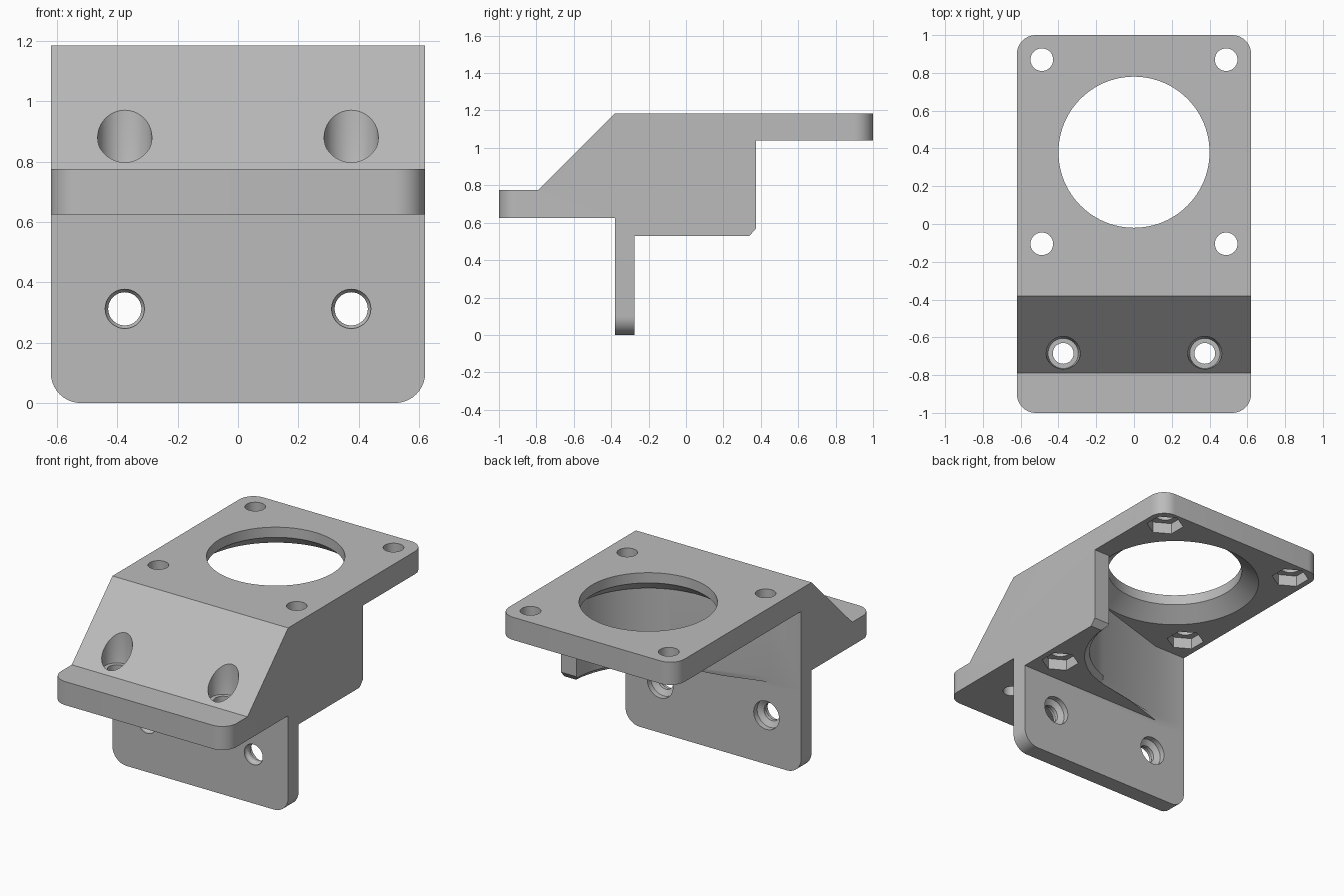
import bpy, bmesh
from math import pi, cos, sin, acos, atan2, hypot
from mathutils import Matrix, Vector

cube = bpy.data.objects.get("Cube")
if cube:
    bpy.data.objects.remove(cube)

grey = bpy.data.materials.new("plain_grey")
grey.use_nodes = True
COLOR = (0.5, 0.5, 0.5, 1)
grey.diffuse_color = COLOR
grey.node_tree.nodes["Principled BSDF"].inputs["Base Color"].default_value = COLOR


def loft(name, rings, matrix=Matrix()):
    """Closed solid through a list of point rings of equal length."""
    bm = bmesh.new()
    rows = [[bm.verts.new(matrix @ Vector(p)) for p in ring] for ring in rings]
    n = len(rows[0])
    for a, b in zip(rows, rows[1:]):
        for i in range(n):
            j = (i + 1) % n
            bm.faces.new((a[i], a[j], b[j], b[i]))
    bm.faces.new(rows[0][::-1])
    bm.faces.new(rows[-1])
    bmesh.ops.recalc_face_normals(bm, faces=bm.faces)
    mesh = bpy.data.meshes.new(name)
    bm.to_mesh(mesh)
    bm.free()
    mesh.materials.append(grey)
    obj = bpy.data.objects.new(name, mesh)
    bpy.context.collection.objects.link(obj)
    return obj


def turned(name, steps, matrix, sides=40, phase=0):
    """Round solid from (height, radius) steps."""
    angles = [phase + 2 * pi * i / sides for i in range(sides)]
    return loft(name, [[(r * cos(a), r * sin(a), h) for a in angles] for h, r in steps], matrix)


def cut(cutter):
    cutter.hide_render = True
    mod = bracket.modifiers.new("cut", "BOOLEAN")
    mod.operation = "DIFFERENCE"
    mod.solver = "EXACT"
    mod.object = cutter
    bpy.context.view_layer.objects.active = bracket
    bpy.ops.object.modifier_apply(modifier=mod.name)
    bpy.data.objects.remove(cutter)


# Side profile (y, z) swept across the width
W = 0.62
TOP, UNDER, BASE, BACK = 1.185, 1.04, 0.53, -0.275
profile = [(-1, 0.625), (-1, 0.775), (-0.79, 0.775), (-0.38, TOP), (1, TOP), (1, UNDER),
           (0.375, UNDER), (0.375, 0.57), (0.34, BASE), (BACK, BASE), (BACK, 0),
           (-0.38, 0), (-0.38, 0.625)]
bracket = loft("mount_bracket", [[(x, y, z) for y, z in profile] for x in (-W, W)])

# Rounded outer corners of the flange, front lip and back plate
bm = bmesh.new()
bm.from_mesh(bracket.data)
corners = []
for e in bm.edges:
    a, b = e.verts[0].co, e.verts[1].co
    if abs(a.x - b.x) > 0.1:
        continue
    if (abs(abs(a.y) - 1) < 0.01 and abs(a.y - b.y) < 0.01) or max(a.z, b.z) < 0.01:
        corners.append(e)
bmesh.ops.bevel(bm, geom=corners, offset=0.1, segments=10, profile=0.5, affect="EDGES")
bm.to_mesh(bracket.data)
bm.free()

# Round bay under the flange, opening to the back and to one side
CY = 0.38


def bay_ring(z, r):
    px, py = -0.4, BACK - CY
    start = atan2(py, px) + acos(r / hypot(px, py))
    if start < 0:
        start += 2 * pi
    arc = [start + (2 * pi - start) * i / 16 for i in range(17)]
    pts = [(r * cos(a), CY + r * sin(a)) for a in arc]
    pts += [(r, 0.7), (-0.7, 0.7), (-0.7, BACK), (px, BACK)]
    return [(x, y, z) for x, y in pts]


cut(loft("bay_cutter", [bay_ring(0.5, 0.57), bay_ring(0.56, 0.51), bay_ring(UNDER, 0.51)]))

# Large opening with a flared underside
cut(turned("opening_cutter", [(1.0, 0.5), (UNDER, 0.5), (1.12, 0.4), (1.3, 0.4)],
           Matrix.Translation((0, CY, 0)), 96))

# Flange bolt holes with hexagonal nut pockets
for sx in (-1, 1):
    for y in (-0.105, 0.87):
        place = Matrix.Translation((sx * 0.488, y, 0))
        floor = BASE if sx > 0 and y < 0 else UNDER
        cut(turned("bolt_cutter", [(0.4, 0.06), (1.3, 0.06)], place))
        cut(turned("nut_cutter", [(floor - 0.05, 0.11), (floor + 0.07, 0.11)], place, 6, pi / 6))

for sx in (-1, 1):
    # Counterbored holes through the front lip
    lip = Matrix.Translation((sx * 0.375, -0.685, 0))
    cut(turned("lip_cutter", [(0.5, 0.055), (0.775, 0.055), (0.775, 0.08), (0.85, 0.09), (1.2, 0.09)], lip))
    # Stepped holes through the back plate
    plate = Matrix.Translation((sx * 0.375, 0, 0.312)) @ Matrix.Rotation(-pi / 2, 4, "X")
    cut(turned("plate_cutter", [(-0.5, 0.065), (-0.365, 0.065), (-0.35, 0.055), (-0.33, 0.055),
                                (-0.31, 0.09), (-0.2, 0.09)], plate))

# Smooth curved walls, crisp edges
bpy.ops.object.select_all(action="DESELECT")
bracket.select_set(True)
bpy.context.view_layer.objects.active = bracket
bpy.ops.object.shade_smooth_by_angle(angle=pi / 7)
